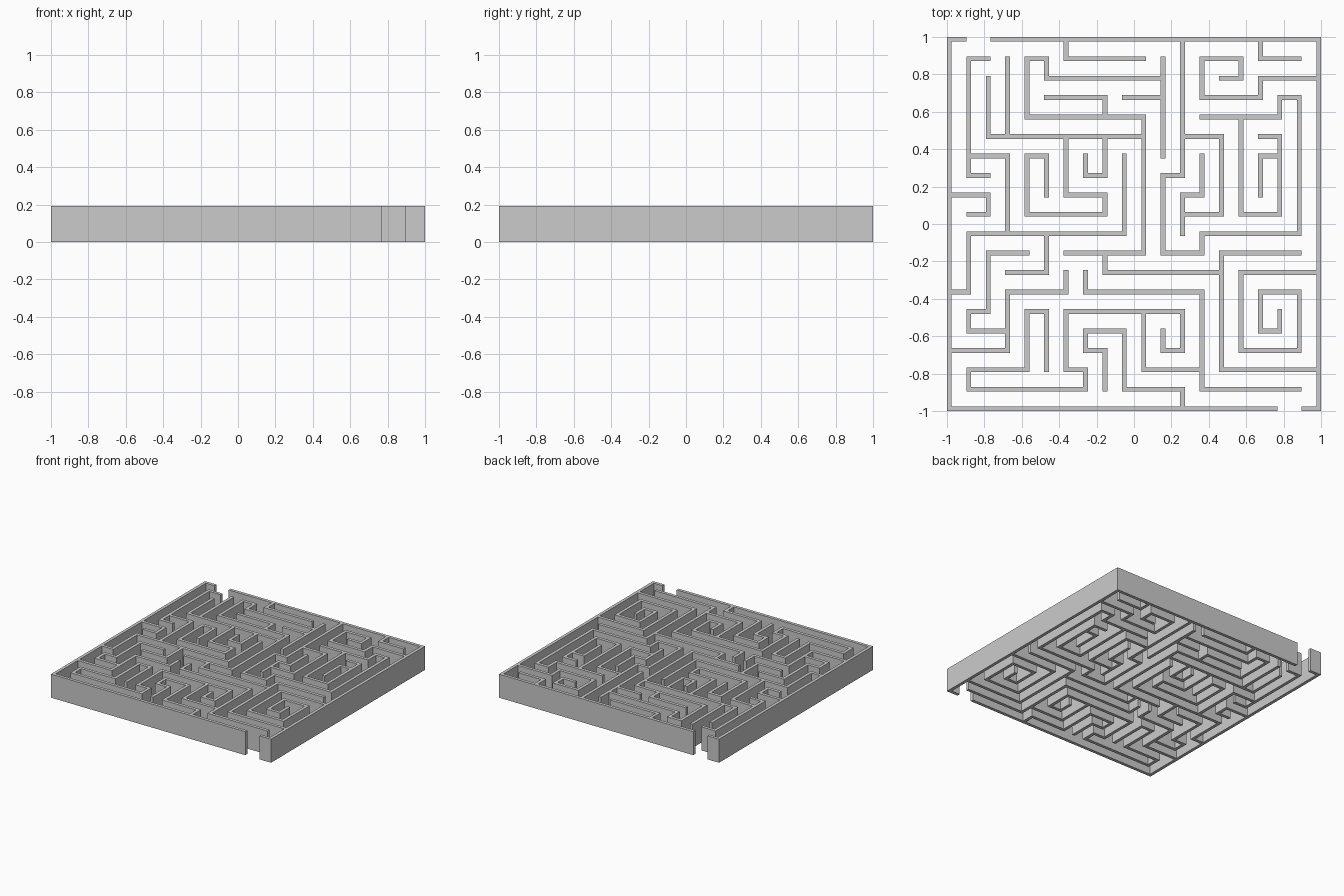
import bpy, bmesh

if "Cube" in bpy.data.objects:
    bpy.data.objects.remove(bpy.data.objects["Cube"])

N = 19            # cells per side
T = 0.026         # wall thickness
H = 0.193         # wall height
S = (2 - T) / N   # spacing of wall lines

# Plan tiles: even indices are wall lines, odd indices are corridors
tiles = set()


def across(row, *spans):
    """Straight walls along x on one grid line (rows count from the back)."""
    for a, b in spans:
        tiles.update((i, 2 * row) for i in range(2 * a, 2 * b + 1))


def along(col, *spans):
    """Straight walls along y on one grid line (columns count from the left)."""
    for a, b in spans:
        tiles.update((2 * col, j) for j in range(2 * a, 2 * b + 1))


# Outer walls, with the entrance at the back and the exit at the front
across(0, (0, 1), (2, N))
across(N, (0, 17), (18, N))
along(0, (0, N))
along(N, (0, N))
for post in ((2, 0), (4, 0), (34, 2 * N), (36, 2 * N)):
    tiles.discard(post)   # openings run past the neighbouring wall lines

# Inner walls running left to right
across(1, (1, 2), (4, 5), (6, 10), (13, 15), (16, 18))
across(2, (5, 11), (14, 15), (16, 19))
across(3, (5, 8), (9, 11), (13, 16), (17, 18))
across(4, (4, 10), (13, 17))
across(5, (2, 10), (12, 14), (16, 17))
across(6, (1, 3), (4, 5), (16, 17))
across(7, (1, 2), (7, 8), (11, 12))
across(8, (0, 2), (6, 8), (12, 13))
across(9, (1, 2), (4, 8), (12, 14), (15, 17))
across(10, (1, 9), (13, 18))
across(11, (2, 4), (6, 10), (11, 13), (14, 18))
across(12, (3, 5), (8, 14), (15, 19))
across(13, (0, 1), (3, 6), (7, 13), (16, 18))
across(14, (1, 2), (4, 5), (6, 12))
across(15, (1, 3), (7, 9), (16, 17))
across(16, (0, 3), (7, 8), (11, 12), (15, 18))
across(17, (1, 4), (6, 7), (10, 13), (14, 19))
across(18, (1, 7), (9, 12), (13, 18))

# Inner walls running back to front
along(1, (1, 7), (10, 13), (14, 15), (17, 18))
along(2, (2, 5), (8, 9), (11, 14))
along(3, (1, 5), (6, 10), (13, 16))
along(4, (1, 4), (6, 9), (14, 17))
along(5, (1, 2), (6, 8), (10, 12), (14, 17))
along(6, (0, 1), (5, 8), (12, 13), (14, 17))
along(7, (6, 7), (12, 13), (15, 16), (17, 18))
along(8, (3, 4), (5, 7), (8, 9), (11, 12), (16, 18))
along(9, (6, 10), (15, 18))
along(10, (4, 11), (14, 17))
along(11, (1, 6), (7, 11), (15, 16))
along(12, (0, 7), (8, 10), (14, 16), (18, 19))
along(13, (1, 3), (6, 8), (10, 11), (13, 18))
along(14, (5, 9), (11, 17))
along(15, (1, 2), (4, 9), (12, 16))
along(16, (0, 1), (2, 3), (6, 8), (13, 15))
along(17, (3, 4), (5, 9), (14, 15))
along(18, (3, 10), (13, 16))


def edge(i):
    """Position of the i-th tile boundary."""
    return -1 + (i // 2) * S + (i % 2) * T


# Lay the tiles, merge them into one flat plan and raise it to wall height
bm = bmesh.new()
for i, j in sorted(tiles):
    x0, x1 = edge(i), edge(i + 1)
    y0, y1 = -edge(j + 1), -edge(j)
    bm.faces.new([bm.verts.new((x, y, 0)) for x, y in
                  ((x0, y0), (x1, y0), (x1, y1), (x0, y1))])
bmesh.ops.remove_doubles(bm, verts=bm.verts[:], dist=0.0005)
raised = bmesh.ops.extrude_face_region(bm, geom=bm.faces[:], use_keep_orig=True)
top = [g for g in raised["geom"] if isinstance(g, bmesh.types.BMVert)]
bmesh.ops.translate(bm, verts=top, vec=(0, 0, H))
bmesh.ops.recalc_face_normals(bm, faces=bm.faces[:])

mesh = bpy.data.meshes.new("maze_walls")
bm.to_mesh(mesh)
bm.free()
maze = bpy.data.objects.new("maze_walls", mesh)
bpy.context.collection.objects.link(maze)
